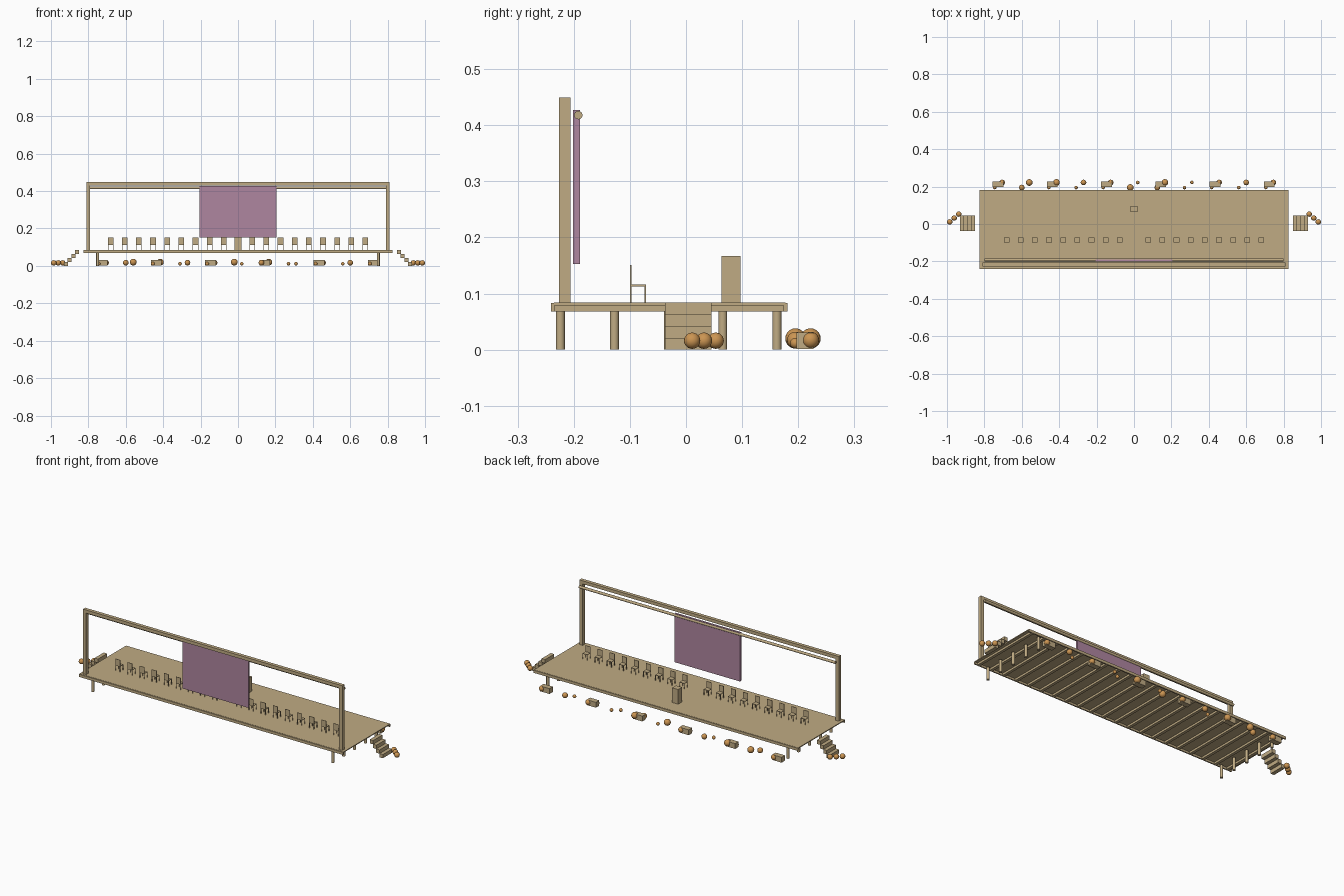
import bpy, bmesh, math
from mathutils import Matrix, Vector

if "Cube" in bpy.data.objects:
    bpy.data.objects.remove(bpy.data.objects["Cube"], do_unlink=True)


def material(name, rgb):
    m = bpy.data.materials.new(name)
    m.use_nodes = True
    m.diffuse_color = (*rgb, 1)
    m.node_tree.nodes["Principled BSDF"].inputs["Base Color"].default_value = (*rgb, 1)
    return m


TAN = material("tan wood", (0.53, 0.41, 0.23))
PURPLE = material("mauve cloth", (0.43, 0.24, 0.35))
ORANGE = material("orange brown", (0.60, 0.30, 0.085))


def finish(bm, name, mat, smooth=False):
    me = bpy.data.meshes.new(name)
    bm.to_mesh(me)
    bm.free()
    me.materials.append(mat)
    ob = bpy.data.objects.new(name, me)
    bpy.context.collection.objects.link(ob)
    if smooth:
        bpy.ops.object.select_all(action='DESELECT')
        ob.select_set(True)
        bpy.context.view_layer.objects.active = ob
        bpy.ops.object.shade_smooth_by_angle(angle=math.radians(40))
    return ob


def add_box(bm, x0, x1, y0, y1, z0, z1):
    mid = Vector(((x0 + x1) / 2, (y0 + y1) / 2, (z0 + z1) / 2))
    size = Matrix.Diagonal((x1 - x0, y1 - y0, z1 - z0, 1))
    bmesh.ops.create_cube(bm, size=1, matrix=Matrix.Translation(mid) @ size)


def boxes(name, mat, *specs):
    bm = bmesh.new()
    for s in specs:
        add_box(bm, *s)
    return finish(bm, name, mat)


def ball(name, x, y, r, z):
    bm = bmesh.new()
    bmesh.ops.create_uvsphere(bm, u_segments=20, v_segments=12, radius=r,
                              matrix=Matrix.Translation((x, y, z)))
    return finish(bm, name, ORANGE, True)


def cylinder(name, mat, loc, r, length, axis='Z'):
    bm = bmesh.new()
    rot = Matrix.Rotation(math.pi / 2, 4, 'Y') if axis == 'X' else Matrix()
    bmesh.ops.create_cone(bm, cap_ends=True, segments=16, radius1=r, radius2=r,
                          depth=length, matrix=Matrix.Translation(loc) @ rot)
    return finish(bm, name, mat, True)


# Stage platform: deck board, long edge trims and cross joists
DECK = 0.084
boxes("stage_deck", TAN, (-0.825, 0.825, -0.235, 0.177, 0.079, DECK))
boxes("front_edge_trim", TAN, (-0.825, 0.825, -0.241, -0.234, 0.068, 0.083))
boxes("back_edge_trim", TAN, (-0.825, 0.825, 0.174, 0.181, 0.068, 0.083))
for i in range(21):
    x = -0.8 + 0.08 * i
    boxes("joist", TAN, (x - 0.008, x + 0.008, -0.234, 0.174, 0.068, 0.0795))

# Stage legs at both ends
for side in (-1, 1):
    for i in range(5):
        cylinder("stage_leg", TAN, (side * 0.75, -0.224 + 0.0965 * i, 0.035), 0.008, 0.07)

# Frame over the stage, with curtain rod and hanging curtain
for side in (-1, 1):
    boxes("frame_post", TAN, (side * 0.80 - 0.01, side * 0.80 + 0.01,
                              -0.226, -0.206, 0.082, 0.432))
boxes("frame_beam", TAN, (-0.81, 0.81, -0.226, -0.206, 0.431, 0.449))
cylinder("curtain_rod", TAN, (0, -0.192, 0.418), 0.0075, 1.6, 'X')
boxes("curtain", PURPLE, (-0.205, 0.205, -0.201, -0.189, 0.153, 0.427))

# Row of chairs facing the audience, with a gap in the middle
for k in list(range(-9, 0)) + list(range(1, 10)):
    x = 0.0757 * k
    legs = [(lx - 0.0013, lx + 0.0013, y, y + 0.0026, DECK - 0.001, 0.114)
            for lx in (x - 0.0137, x + 0.0137) for y in (-0.1, -0.0736)]
    boxes("chair", TAN, *legs,
          (x - 0.015, x + 0.015, -0.1, -0.071, 0.113, 0.116),
          (x - 0.015, x + 0.015, -0.1, -0.0975, 0.116, 0.151))

# Lectern
boxes("lectern", TAN, (-0.019, 0.019, 0.063, 0.097, DECK - 0.001, 0.167))

# Side stairs, each with three balls at the foot
for side in (-1, 1):
    for i in range(4):
        xa, xb = sorted((side * (0.849 + 0.02 * i), side * (0.8705 + 0.02 * i)))
        top = DECK - 0.021 * i
        boxes("stair_step", TAN, (xa, xb, -0.037, 0.045, max(0, top - 0.0215), top))
    for i in range(3):
        ball("stair_ball", side * (0.937 + 0.0242 * i), 0.053 - 0.021 * i, 0.0145, 0.016)

# Line of balls along the audience edge, with a block at every other pair
BIG, MID, SMALL = 0.018, 0.015, 0.0095
pairs = [(SMALL, MID), (MID, BIG), (SMALL, BIG), (SMALL, MID), (SMALL, MID), (BIG, SMALL),
         (MID, BIG), (SMALL, SMALL), (SMALL, MID), (SMALL, MID), (SMALL, MID)]
for j, (near, far) in enumerate(pairs):
    x = -0.725 + 0.145 * j
    ball("edge_ball", x - 0.02, 0.195, near, near + 0.002)
    ball("edge_ball", x + 0.02, 0.222, far, far + 0.002)
    if j % 2 == 0:
        boxes("edge_block", TAN, (x - 0.031, x + 0.027, 0.197, 0.227, 0.001, 0.031))
